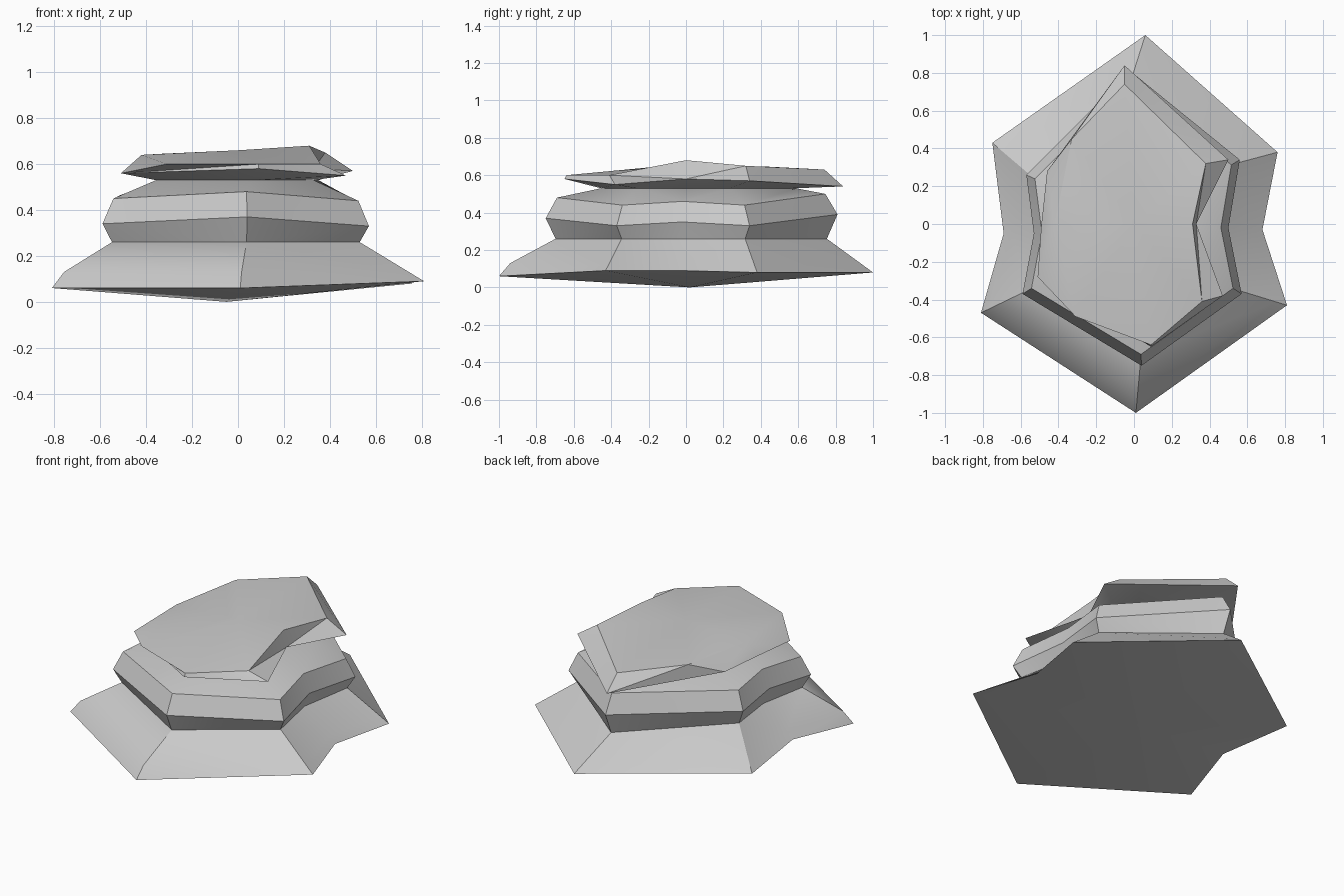
import bpy
import bmesh
import math
from mathutils import Vector

cube = bpy.data.objects.get("Cube")
if cube:
    bpy.data.objects.remove(cube, do_unlink=True)

# Single stone colour
stone = bpy.data.materials.new("pale_grey_stone")
stone.use_nodes = True
colour = (0.6, 0.6, 0.6, 1)
stone.diffuse_color = colour
stone.node_tree.nodes["Principled BSDF"].inputs["Base Color"].default_value = colour


def ring(*corners):
    """Eight corners, counter-clockwise from the front."""
    return [Vector(c) for c in corners]


def shifted(source, scale, rise):
    """Copy of a ring, narrowed and raised."""
    return [Vector((c.x * scale, c.y * scale, c.z + rise)) for c in source]


def blended(lower, upper, factor):
    return [a.lerp(b, factor) for a, b in zip(lower, upper)]


def levelled(source, scale, height):
    """Copy of a ring, narrowed and brought to one height."""
    return [Vector((c.x * scale, c.y * scale, height)) for c in source]


def build_layer(name, rings, bottom, top):
    """Loft the rings and close each end with a fan round a centre point."""
    bm = bmesh.new()
    loops = [[bm.verts.new(c) for c in r] for r in rings]
    count = len(loops[0])
    low, high = bm.verts.new(bottom), bm.verts.new(top)
    for i in range(count):
        j = (i + 1) % count
        bm.faces.new((low, loops[0][j], loops[0][i]))
        bm.faces.new((high, loops[-1][i], loops[-1][j]))
        for under, over in zip(loops, loops[1:]):
            bm.faces.new((under[i], under[j], over[j], over[i]))
    bmesh.ops.triangulate(bm, faces=[f for f in bm.faces if len(f.verts) > 3])
    bmesh.ops.recalc_face_normals(bm, faces=bm.faces[:])
    mesh = bpy.data.meshes.new(name)
    bm.to_mesh(mesh)
    bm.free()
    mesh.materials.append(stone)
    obj = bpy.data.objects.new(name, mesh)
    bpy.context.collection.objects.link(obj)
    bpy.ops.object.select_all(action="DESELECT")
    obj.select_set(True)
    bpy.context.view_layer.objects.active = obj
    bpy.ops.object.shade_smooth_by_angle(angle=math.radians(30))
    return obj


# Main outlines of the three stacked slabs
foot = ring((.01, -1, .06), (.81, -.43, .09), (.68, -.03, .09), (.76, .38, .08),
            (.06, 1, .08), (-.75, .43, .08), (-.69, -.05, .09), (-.81, -.47, .06))
belly = ring((.04, -.75, .37), (.57, -.37, .33), (.5, -.02, .35), (.56, .34, .33),
             (-.02, .81, .39), (-.57, .26, .35), (-.53, -.05, .36), (-.59, -.37, .34))
brim = ring((.09, -.65, .58), (.47, -.38, .55), (.33, 0, .58), (.5, .34, .57),
            (-.05, .84, .54), (-.46, .28, .57), (-.49, 0, .57), (-.51, -.28, .56))
crown = ring((.09, -.64, .6), (.36, -.41, .6), (.31, 0, .68), (.38, .32, .65),
             (-.05, .74, .63), (-.33, .45, .645), (-.42, 0, .64), (-.31, -.49, .6))

# Joints between the slabs
collar = levelled(belly, .93, .26)
shoulder = shifted(belly, .92, .11)
neck = levelled(brim, .7, .53)

# Wide base slab with a bevelled lip and shallow pointed underside
lip = blended(foot, collar, .2)
for corner in (0, 7):
    lip[corner].z += .03
build_layer("base_slab", [foot, lip, collar], (-.05, .02, 0), (0, 0, .27))

# Middle slab, bulging between the joints
build_layer("middle_slab", [collar, belly, shoulder, neck], (0, 0, .25), (0, 0, .53))

# Overhanging cap slab with a sloping top
build_layer("cap_slab", [neck, brim, crown], (0, 0, .52), (0, 0, .66))
